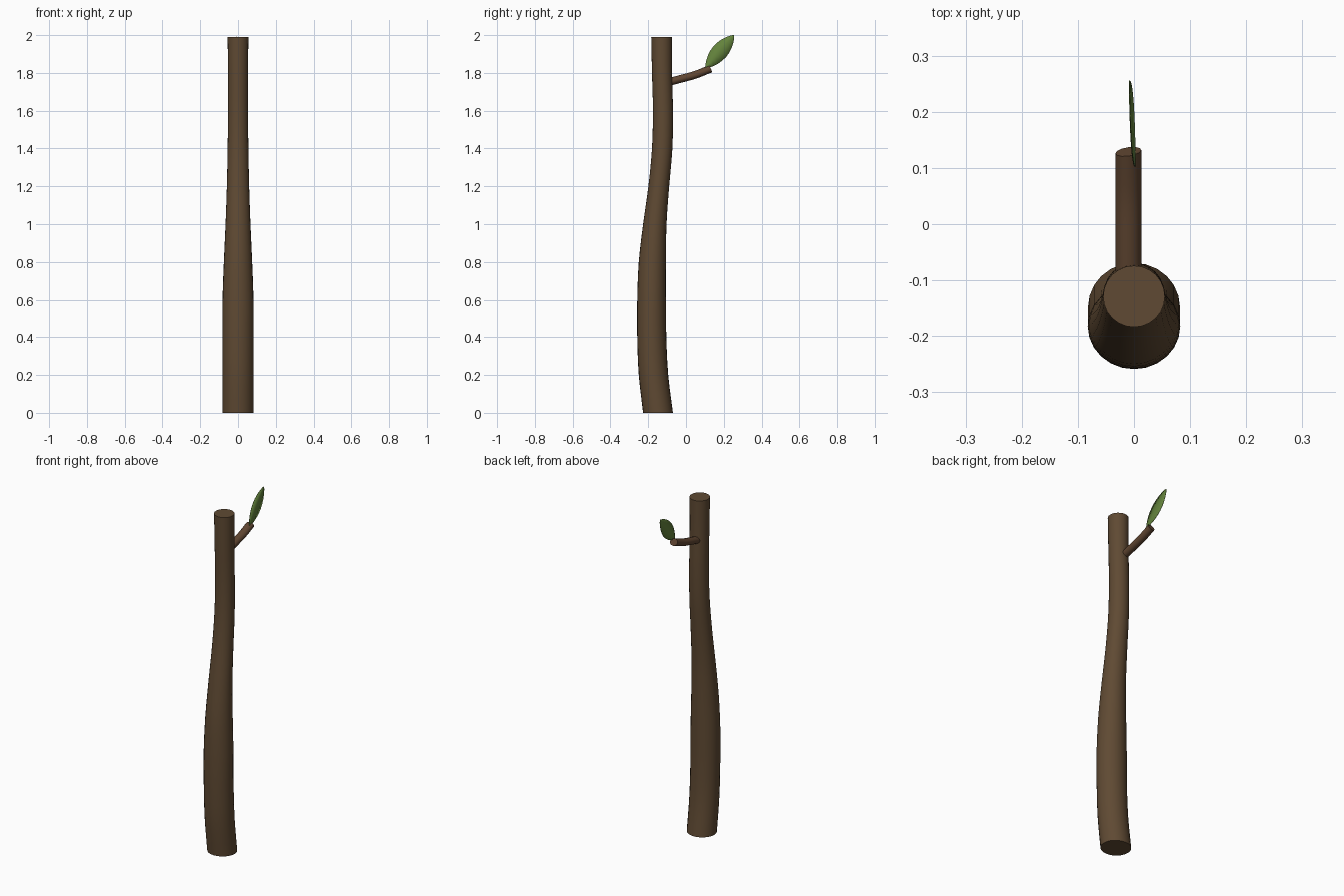
import bpy, bmesh, math
from mathutils import Vector

if "Cube" in bpy.data.objects:
    bpy.data.objects.remove(bpy.data.objects["Cube"])


def material(name, rgb):
    m = bpy.data.materials.new(name)
    m.diffuse_color = (*rgb, 1)
    m.use_nodes = True
    m.node_tree.nodes["Principled BSDF"].inputs["Base Color"].default_value = m.diffuse_color
    return m


def finish(bm, name, mat):
    bmesh.ops.recalc_face_normals(bm, faces=bm.faces)
    me = bpy.data.meshes.new(name)
    bm.to_mesh(me)
    bm.free()
    me.materials.append(mat)
    ob = bpy.data.objects.new(name, me)
    bpy.context.collection.objects.link(ob)
    bpy.ops.object.select_all(action='DESELECT')
    bpy.context.view_layer.objects.active = ob
    ob.select_set(True)
    bpy.ops.object.shade_smooth_by_angle(angle=math.radians(50))
    return ob


def smooth(rows, steps):
    """Catmull-Rom interpolation of rows of numbers."""
    rows = [Vector(r) for r in rows]
    pts = [rows[0] * 2 - rows[1]] + rows + [rows[-1] * 2 - rows[-2]]
    out = []
    for a, b, c, d in zip(pts, pts[1:], pts[2:], pts[3:]):
        for k in range(steps):
            t = k / steps
            out.append(0.5 * (2 * b + (c - a) * t + (2 * a - 5 * b + 4 * c - d) * t * t
                              + (3 * b - a - 3 * c + d) * t ** 3))
    return out + [rows[-1]]


def tube(name, rings, sides, mat):
    """rings: (centre, half-width vector, half-depth vector)."""
    bm = bmesh.new()
    loops = []
    for c, u, v in rings:
        loops.append([bm.verts.new(c + u * math.cos(2 * math.pi * i / sides)
                                   + v * math.sin(2 * math.pi * i / sides))
                      for i in range(sides)])
    for a, b in zip(loops, loops[1:]):
        for i in range(sides):
            j = (i + 1) % sides
            bm.faces.new((a[i], a[j], b[j], b[i]))
    bm.faces.new(loops[0][::-1])
    bm.faces.new(loops[-1])
    return finish(bm, name, mat)


bark = material("bark brown", (0.115, 0.068, 0.033))
twig = material("twig brown", (0.117, 0.061, 0.031))
green = material("leaf green", (0.125, 0.225, 0.045))

# Trunk: z, back-and-forth centre y, half-width, half-depth
profile = [(0, -.148, .082, .079), (.2, -.172, .082, .078), (.4, -.181, .082, .077),
           (.6, -.182, .082, .076), (.8, -.178, .075, .072), (1.0, -.165, .066, .062),
           (1.2, -.144, .059, .055), (1.4, -.126, .055, .054), (1.6, -.122, .053, .053),
           (1.8, -.127, .053, .053), (1.99, -.129, .055, .055)]
tube("trunk", [(Vector((0, y, z)), Vector((w, 0, 0)), Vector((0, d, 0)))
               for z, y, w, d in smooth(profile, 3)], 24, bark)

# Branch stub curving up and back from the trunk
path = smooth([(-.01, -.12, 1.744), (-.01, -.03, 1.768), (-.01, .05, 1.79),
               (-.01, .129, 1.822)], 3)
rings = []
for i, p in enumerate(path):
    t = (path[min(i + 1, len(path) - 1)] - path[max(i - 1, 0)]).normalized()
    rings.append((p, Vector((.023, .003, 0)), t.cross(Vector((-1, 0, 0))) * .0205))
tube("branch", rings, 12, twig)

# Leaf: thin upright pointed oval at the branch tip
base, tip = Vector((.002, .104, 1.826)), Vector((-.008, .254, 2.0))
side = Vector((-.04, -.77, .64)).normalized()
n = 12
bm = bmesh.new()
rows = []
for i in range(n + 1):
    t = 0.5 - 0.5 * math.cos(math.pi * i / n)
    w = .044 * math.sin(math.pi * t) ** 0.75 if 0 < i < n else .002
    c = base.lerp(tip, t)
    rows.append([bm.verts.new(c + side * w * s) for s in (-1, 0, 1)])
for a, b in zip(rows, rows[1:]):
    for k in (0, 1):
        bm.faces.new((a[k], a[k + 1], b[k + 1], b[k]))
leaf = finish(bm, "leaf", green)
thick = leaf.modifiers.new("thickness", 'SOLIDIFY')
thick.thickness = .002
thick.offset = 0
